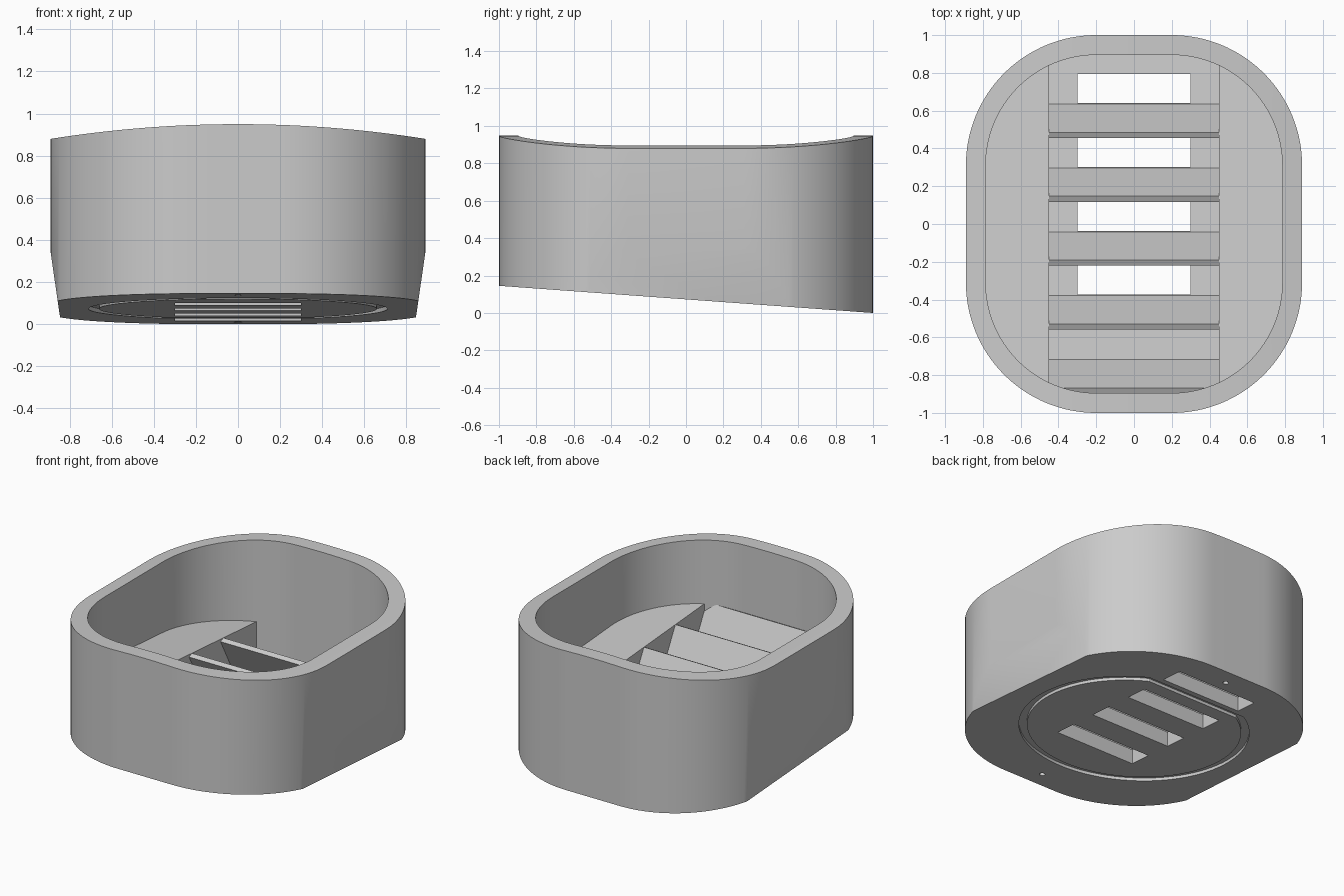
import bpy
import bmesh
from math import sin, cos, pi
from mathutils import Vector

SLOPE = 0.0725          # the underside falls towards the back
SHELF, FLOOR = 0.365, 0.10
CHANNEL = 0.45          # half width of the slatted channel
PITCH, RUN = 0.338, 0.155
FIRST = 0.64            # foot of the rearmost slat

cube = bpy.data.objects.get("Cube")
if cube:
    bpy.data.objects.remove(cube, do_unlink=True)

grey = bpy.data.materials.new("plain_grey")
grey.use_nodes = True
colour = (0.6, 0.6, 0.6, 1)
grey.diffuse_color = colour
for node in grey.node_tree.nodes:
    if node.type == 'BSDF_PRINCIPLED':
        node.inputs["Base Color"].default_value = colour


def tilted(height):
    return lambda x, y: height + SLOPE * (1 - y)


def make(name, bm):
    bmesh.ops.recalc_face_normals(bm, faces=bm.faces)
    mesh = bpy.data.meshes.new(name)
    bm.to_mesh(mesh)
    bm.free()
    mesh.materials.append(grey)
    obj = bpy.data.objects.new(name, mesh)
    bpy.context.collection.objects.link(obj)
    return obj


def clip(bm, point, normal):
    """Slice off everything beyond a plane and close the cut."""
    geom = bm.verts[:] + bm.edges[:] + bm.faces[:]
    cut = bmesh.ops.bisect_plane(bm, geom=geom, plane_co=point,
                                 plane_no=Vector(normal).normalized(), clear_outer=True)
    edges = [g for g in cut["geom_cut"] if isinstance(g, bmesh.types.BMEdge)]
    bmesh.ops.contextual_create(bm, geom=edges)


def rounded_prism(hx, hy, r, low, high, n=32):
    """Rounded rectangle column; low and high give z from x and y."""
    arc = [(hx - r + r * cos(pi / 2 * i / n), hy - r + r * sin(pi / 2 * i / n))
           for i in range(n + 1)]
    half = arc + [((hx - r) * k / 2, hy) for k in (1, 0, -1)]
    half += [(-x, y) for x, y in reversed(arc)]
    bm = bmesh.new()

    def row(side, level):
        return [bm.verts.new((x, side * y, level(x, side * y))) for x, y in half]

    bl, bh = row(1, low), row(1, high)
    fl, fh = row(-1, low), row(-1, high)
    for i in range(len(half) - 1):
        for a, b in ((bl, bh), (bh, fh), (fh, fl), (fl, bl)):
            bm.faces.new((a[i], a[i + 1], b[i + 1], b[i]))
    for i in (0, -1):
        bm.faces.new((bl[i], bh[i], fh[i], fl[i]))
    return bm


def shear(bm):
    for v in bm.verts:
        v.co.z += SLOPE * (1 - v.co.y)


def box(x0, x1, y0, y1, z0, z1):
    bm = bmesh.new()
    bmesh.ops.create_cube(bm, size=1)
    for v in bm.verts:
        v.co = (x1 if v.co.x > 0 else x0, y1 if v.co.y > 0 else y0, z1 if v.co.z > 0 else z0)
    shear(bm)
    return bm


def disc(r, y, depth, flat=None, segments=96):
    bm = bmesh.new()
    bmesh.ops.create_cone(bm, cap_ends=True, segments=segments, radius1=r, radius2=r,
                          depth=2 * depth)
    bmesh.ops.translate(bm, vec=(0, y, 0), verts=bm.verts)
    if flat:
        clip(bm, (0, flat, 0), (0, 1, 0))
    shear(bm)
    return bm


def cut_away(target, bm):
    cutter = make("cutter", bm)
    cutter.hide_render = True
    mod = target.modifiers.new("cut", 'BOOLEAN')
    mod.operation = 'DIFFERENCE'
    mod.solver = 'EXACT'
    mod.object = cutter
    bpy.context.view_layer.objects.active = target
    bpy.ops.object.modifier_apply(modifier=mod.name)
    bpy.data.objects.remove(cutter, do_unlink=True)


# Outer body: crowned top, slanted underside, tapered lower sides
bm = rounded_prism(0.89, 1.0, 0.69, tilted(0), lambda x, y: 0.95 - 0.07 * (x / 0.89) ** 2)
for s in (1, -1):
    clip(bm, (s * 0.89, 0, 0.34), (s * 0.31, 0, -0.045))
body = make("housing", bm)

# Main cavity down to the side shelves, then the central channel
cut_away(body, rounded_prism(0.785, 0.895, 0.585, tilted(SHELF), lambda x, y: 1.2))
bm = rounded_prism(0.785, 0.895, 0.585, tilted(FLOOR), lambda x, y: 0.7)
for s in (1, -1):
    clip(bm, (s * CHANNEL, 0, 0), (s, 0, 0))
cut_away(body, bm)

# Floor slots
for i in range(4):
    y = FIRST - i * PITCH
    cut_away(body, box(-0.3, 0.3, y, y + RUN, -0.1, 0.2))

# Underside groove with one flat end, and two small holes
ring = make("ring", disc(0.71, 0, 0.02, 0.60))
cut_away(ring, disc(0.66, 0, 0.05, 0.56))
bm = bmesh.new()
bm.from_mesh(ring.data)
bpy.data.objects.remove(ring, do_unlink=True)
cut_away(body, bm)
for s in (1, -1):
    cut_away(body, disc(0.018, s * 0.88, 0.06, segments=24))

# Slanted slats across the channel, tops level with the shelves
foot = FLOOR - 0.01
for i in range(5):
    y = FIRST - i * PITCH
    profile = [(y, foot), (y - RUN, SHELF), (y - RUN - 0.03, SHELF - 0.017), (y - 0.04, foot)]
    bm = bmesh.new()
    ends = [[bm.verts.new((x, py, pz)) for py, pz in profile]
            for x in (-CHANNEL - 0.004, CHANNEL + 0.004)]
    for end in ends:
        bm.faces.new(end)
    for k in range(4):
        j = (k + 1) % 4
        bm.faces.new((ends[0][k], ends[0][j], ends[1][j], ends[1][k]))
    shear(bm)
    make(f"slat_{i + 1}", bm)

# Smooth walls with crisp edges
bpy.ops.object.select_all(action='DESELECT')
body.select_set(True)
bpy.context.view_layer.objects.active = body
bpy.ops.object.shade_smooth_by_angle(angle=pi / 6)
